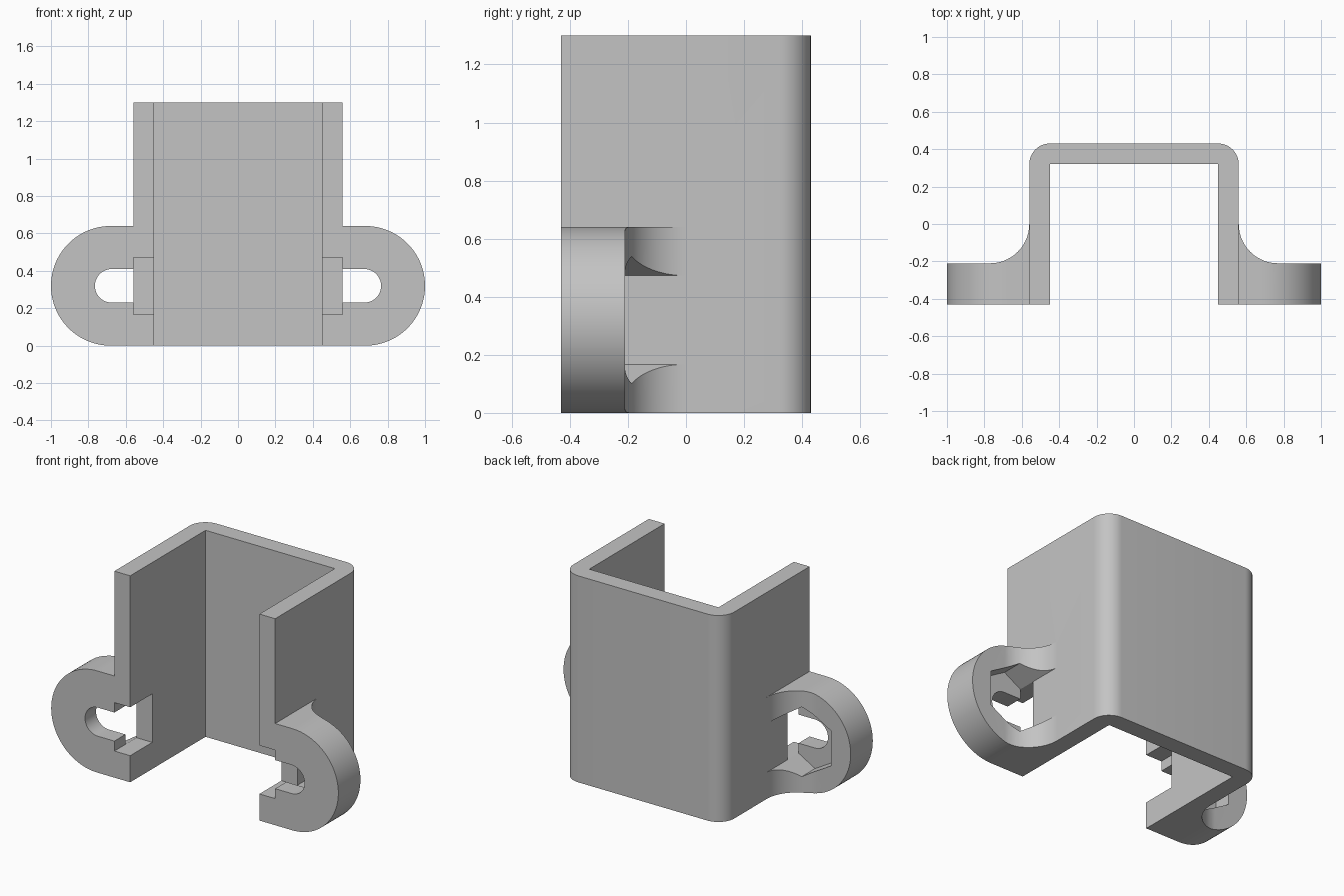
import bpy, bmesh, math

old = bpy.data.objects.get("Cube")
if old:
    bpy.data.objects.remove(old, do_unlink=True)

# Main dimensions
HEIGHT, FRONT, BACK = 1.3, -0.43, 0.43
OUTER, WALL, SHELF = 0.56, 0.11, -0.21
INNER = OUTER - WALL
EAR_R, EAR_X = 0.32, 0.68
SLOT_X, SLOT_R, HEX_R = 0.675, 0.09, 0.219
POCKET_FLOOR = -0.32

grey = bpy.data.materials.new("plain_grey")
grey.use_nodes = True
grey.diffuse_color = (0.55, 0.55, 0.55, 1)
grey.node_tree.nodes["Principled BSDF"].inputs["Base Color"].default_value = (0.55, 0.55, 0.55, 1)


def arc(cx, cy, r, start, end, steps=24):
    """Points along an arc, angles in degrees."""
    angles = [math.radians(start + (end - start) * i / steps) for i in range(steps + 1)]
    return [(cx + r * math.cos(a), cy + r * math.sin(a)) for a in angles]


def prism(name, points, low, high, axis="z", side=1):
    """Extrude a closed outline along z (outline in xy) or y (outline in xz)."""
    bm = bmesh.new()
    place = (lambda p, d: (side * p[0], p[1], d)) if axis == "z" else (lambda p, d: (side * p[0], d, p[1]))
    base = bm.faces.new([bm.verts.new(place(p, low)) for p in points])
    result = bmesh.ops.extrude_face_region(bm, geom=[base])
    shift = (0, 0, high - low) if axis == "z" else (0, high - low, 0)
    verts = [g for g in result["geom"] if isinstance(g, bmesh.types.BMVert)]
    bmesh.ops.translate(bm, verts=verts, vec=shift)
    bmesh.ops.recalc_face_normals(bm, faces=bm.faces)
    mesh = bpy.data.meshes.new(name)
    bm.to_mesh(mesh)
    bm.free()
    obj = bpy.data.objects.new(name, mesh)
    mesh.materials.append(grey)
    bpy.context.collection.objects.link(obj)
    return obj


def combine(target, tool, operation):
    """Apply a boolean and discard the tool."""
    tool.hide_render = True
    mod = target.modifiers.new("boolean", "BOOLEAN")
    mod.operation, mod.solver, mod.object = operation, "EXACT", tool
    bpy.context.view_layer.objects.active = target
    bpy.ops.object.modifier_apply(modifier=mod.name)
    bpy.data.objects.remove(tool, do_unlink=True)


# U-shaped channel with rounded outer back corners
inside_back = BACK - WALL
channel = ([(INNER, FRONT), (OUTER, FRONT)]
           + arc(INNER, inside_back, WALL, 0, 90, 12)
           + arc(-INNER, inside_back, WALL, 90, 180, 12)
           + [(-OUTER, FRONT), (-INNER, FRONT), (-INNER, inside_back), (INNER, inside_back)])
bracket = prism("channel_bracket", channel, 0, HEIGHT)

for side in (1, -1):
    # Round-ended mounting ear, blended into the wall by a concave fillet
    inside = OUTER - WALL / 2
    ear_outline = [(inside, 0)] + arc(EAR_X, EAR_R, EAR_R, -90, 90, 48) + [(inside, 2 * EAR_R)]
    ear = prism("mounting_ear", ear_outline, FRONT, 0, "y", side)
    fillet = (arc(OUTER - SHELF, 0, -SHELF, 180, 270)
              + [(1.2, SHELF), (1.2, 0.1), (OUTER, 0.1)])
    combine(ear, prism("fillet_cutter", fillet, -0.1, 0.8, "z", side), "DIFFERENCE")
    combine(bracket, ear, "UNION")

    # Square notch through the front of the wall
    half = HEX_R - (SLOT_X - OUTER) * math.tan(math.radians(30))
    low, high = EAR_R - half, EAR_R + half
    notch = [(INNER - 0.1, low), (OUTER, low), (OUTER, high), (INNER - 0.1, high)]
    combine(bracket, prism("notch_cutter", notch, FRONT - 0.1, SHELF, "y", side), "DIFFERENCE")

    # Screw slot running out from the notch
    start = OUTER - 0.05
    slot = ([(start, EAR_R - SLOT_R)] + arc(SLOT_X, EAR_R, SLOT_R, -90, 90)
            + [(start, EAR_R + SLOT_R)])
    combine(bracket, prism("slot_cutter", slot, FRONT - 0.1, SHELF, "y", side), "DIFFERENCE")

    # Hexagonal nut pocket sunk into the back of the ear
    flat = SLOT_X + HEX_R * math.cos(math.radians(30))
    pocket = [(OUTER, low), (SLOT_X, EAR_R - HEX_R), (flat, EAR_R - HEX_R / 2),
              (flat, EAR_R + HEX_R / 2), (SLOT_X, EAR_R + HEX_R), (OUTER, high)]
    combine(bracket, prism("pocket_cutter", pocket, POCKET_FLOOR, 0.1, "y", side), "DIFFERENCE")

# Smooth the curved walls, keep the corners crisp
bpy.ops.object.select_all(action="DESELECT")
bracket.select_set(True)
bpy.context.view_layer.objects.active = bracket
bpy.ops.object.shade_smooth_by_angle(angle=math.radians(25))
